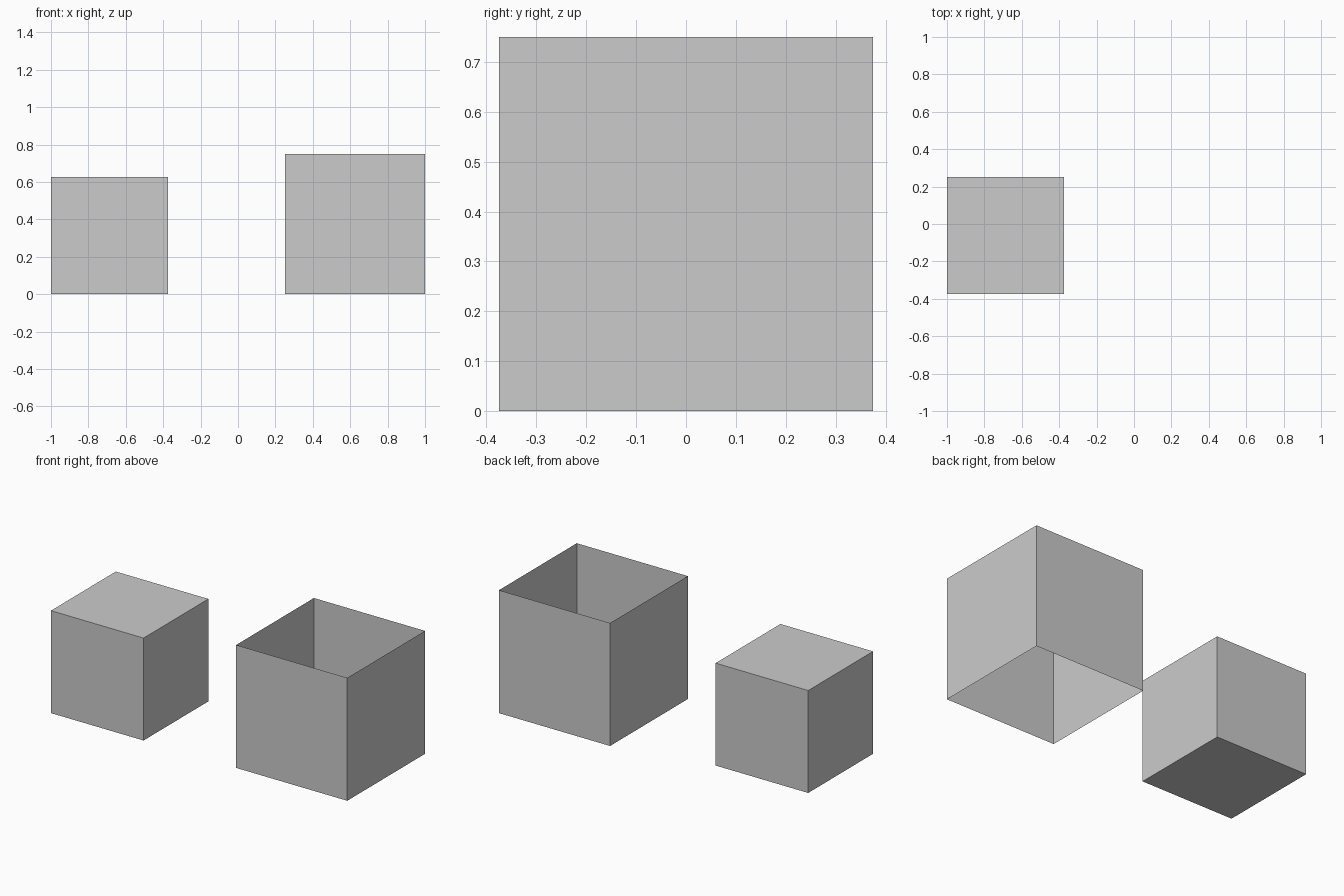
import bpy
import bmesh
from mathutils import Matrix, Vector

if "Cube" in bpy.data.objects:
    bpy.data.objects.remove(bpy.data.objects["Cube"])


def box(name, size, x, y, open_ends=False):
    """Cube of the given size standing on z = 0, optionally without top and bottom."""
    bm = bmesh.new()
    matrix = Matrix.Translation(Vector((x, y, size / 2)))
    bmesh.ops.create_cube(bm, size=size, matrix=matrix)
    bm.normal_update()
    if open_ends:
        ends = [f for f in bm.faces if abs(f.normal.z) > 0.5]
        bmesh.ops.delete(bm, geom=ends, context='FACES_ONLY')
    mesh = bpy.data.meshes.new(name)
    bm.to_mesh(mesh)
    bm.free()
    obj = bpy.data.objects.new(name, mesh)
    bpy.context.collection.objects.link(obj)
    return obj


# Small closed cube on the left
box("solid_cube", 0.625, -0.6875, -0.0625)

# Larger thin-walled square sleeve on the right, open above and below
box("open_sleeve", 0.75, 0.625, 0.0, open_ends=True)
